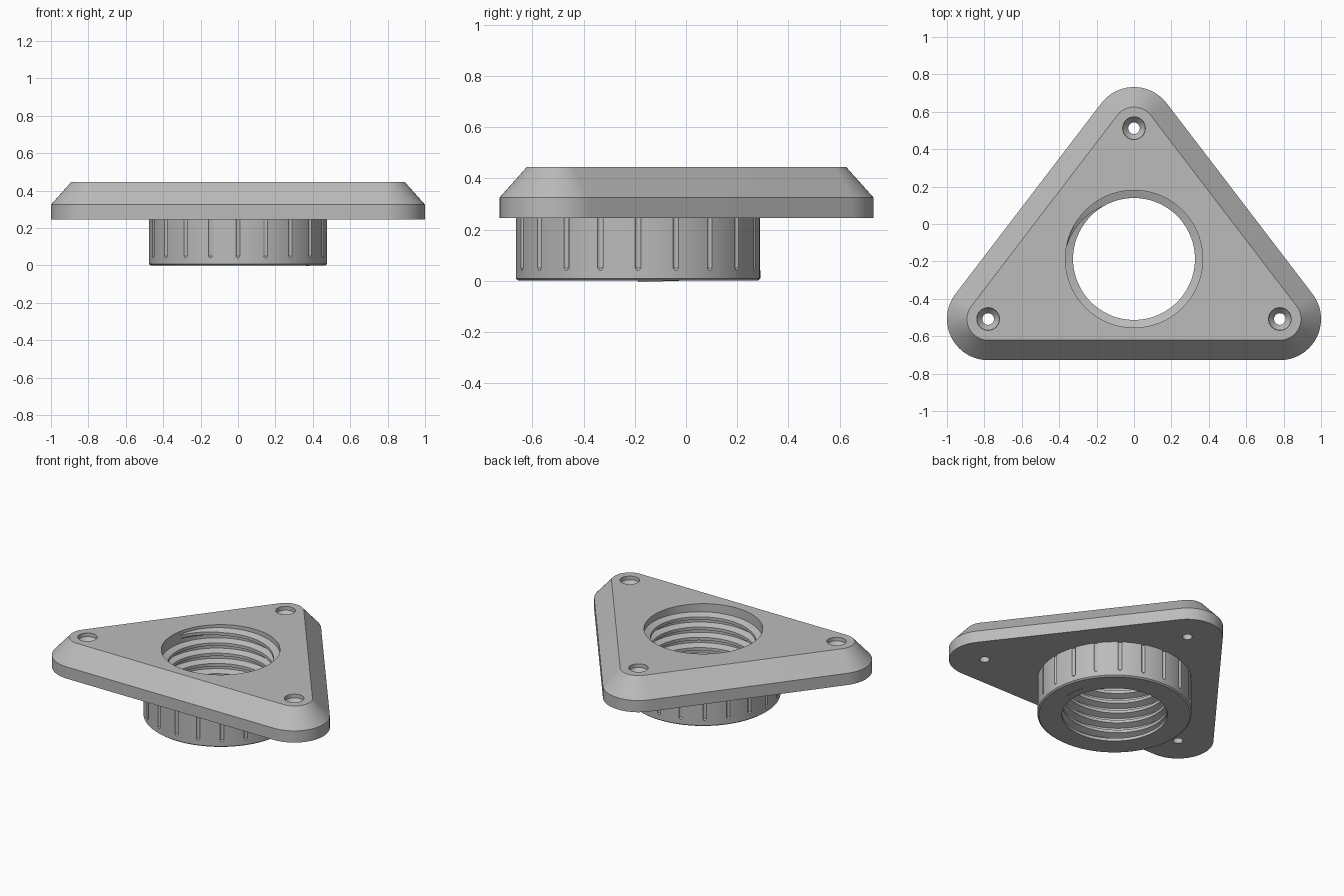
import bpy, bmesh
from math import sin, cos, pi, atan2

if "Cube" in bpy.data.objects:
    bpy.data.objects.remove(bpy.data.objects["Cube"])

# Material
grey = bpy.data.materials.new("light grey")
grey.use_nodes = True
COLOUR = (0.5, 0.5, 0.5, 1)
grey.diffuse_color = COLOUR
grey.node_tree.nodes["Principled BSDF"].inputs["Base Color"].default_value = COLOUR

CORNERS = [(-0.78, -0.508), (0.78, -0.508), (0, 0.512)]
BORE = (0, -0.187)
UNDERSIDE, TOP = 0.245, 0.445


def make_object(name, bm):
    bmesh.ops.recalc_face_normals(bm, faces=bm.faces)
    mesh = bpy.data.meshes.new(name)
    bm.to_mesh(mesh)
    bm.free()
    mesh.materials.append(grey)
    obj = bpy.data.objects.new(name, mesh)
    bpy.context.collection.objects.link(obj)
    return obj


def skin(name, rings):
    """Closed solid through a list of equal-length point loops."""
    bm = bmesh.new()
    loops = [[bm.verts.new(p) for p in ring] for ring in rings]
    n = len(loops[0])
    for a, b in zip(loops, loops[1:]):
        for i in range(n):
            j = (i + 1) % n
            bm.faces.new((a[i], a[j], b[j], b[i]))
    bm.faces.new(loops[0])
    bm.faces.new(loops[-1])
    return make_object(name, bm)


def turned(name, centre, profile, sides):
    """Solid of revolution from (radius, height) pairs."""
    angles = [2 * pi * i / sides for i in range(sides)]
    return skin(name, [[(centre[0] + r * cos(a), centre[1] + r * sin(a), z)
                        for a in angles] for r, z in profile])


def rounded_triangle(radius, z, steps=20):
    slope = atan2(0.78, 1.02)
    spans = [(pi - slope, 1.5 * pi), (-pi / 2, slope), (slope, pi - slope)]
    points = []
    for (x, y), (start, end) in zip(CORNERS, spans):
        for i in range(steps + 1):
            a = start + (end - start) * i / steps
            points.append((x + radius * cos(a), y + radius * sin(a), z))
    return points


def combine(obj, other, operation):
    mod = obj.modifiers.new("join", "BOOLEAN")
    mod.operation = operation
    mod.solver = "EXACT"
    mod.object = other
    bpy.context.view_layer.objects.active = obj
    bpy.ops.object.modifier_apply(modifier=mod.name)
    bpy.data.objects.remove(other)


def smooth(obj, angle=0.5):
    bpy.ops.object.select_all(action="DESELECT")
    obj.select_set(True)
    bpy.context.view_layer.objects.active = obj
    bpy.ops.object.shade_smooth_by_angle(angle=angle)


# Chamfered triangular plate
plate = skin("flange_plate", [rounded_triangle(0.22, UNDERSIDE),
                              rounded_triangle(0.22, 0.325),
                              rounded_triangle(0.113, TOP)])

# Collar with twenty grip grooves
collar = turned("collar", BORE, [(0.467, 0), (0.477, 0.008), (0.477, 0.27)], 100)
for i in range(20):
    a = 2 * pi * i / 20 + pi / 2
    centre = (BORE[0] + 0.479 * cos(a), BORE[1] + 0.479 * sin(a))
    groove = turned("groove_cutter", centre,
                    [(0.004, 0.04), (0.012, 0.05), (0.012, UNDERSIDE)], 12)
    combine(collar, groove, "DIFFERENCE")
combine(plate, collar, "UNION")

# Central bore, narrowed at the bottom
bore = turned("bore_cutter", BORE, [(0.326, -0.05), (0.326, 0.02),
                                    (0.367, 0.04), (0.367, 0.5)], 96)
combine(plate, bore, "DIFFERENCE")

# Countersunk screw holes
for corner in CORNERS:
    hole = turned("screw_cutter", corner, [(0.031, 0.2), (0.031, 0.385), (0.06, 0.42),
                                           (0.062, 0.5)], 32)
    combine(plate, hole, "DIFFERENCE")
smooth(plate)

# Internal screw thread, fading into the wall at both ends
PITCH, STEPS = 0.07, 72
turns = 5.5
count = int(turns * STEPS)
sections = []
for i in range(count + 1):
    a = 2 * pi * i / STEPS
    z = 0.025 + PITCH * i / STEPS
    fade = min(1, i / 12, (count - i) / 12)
    crest = 0.375 - 0.049 * fade
    sections.append([(BORE[0] + r * cos(a), BORE[1] + r * sin(a), z + dz)
                     for r, dz in [(0.38, -0.03), (crest, -0.01),
                                   (crest, 0.01), (0.38, 0.03)]])
thread = skin("internal_thread", sections)
smooth(thread)
